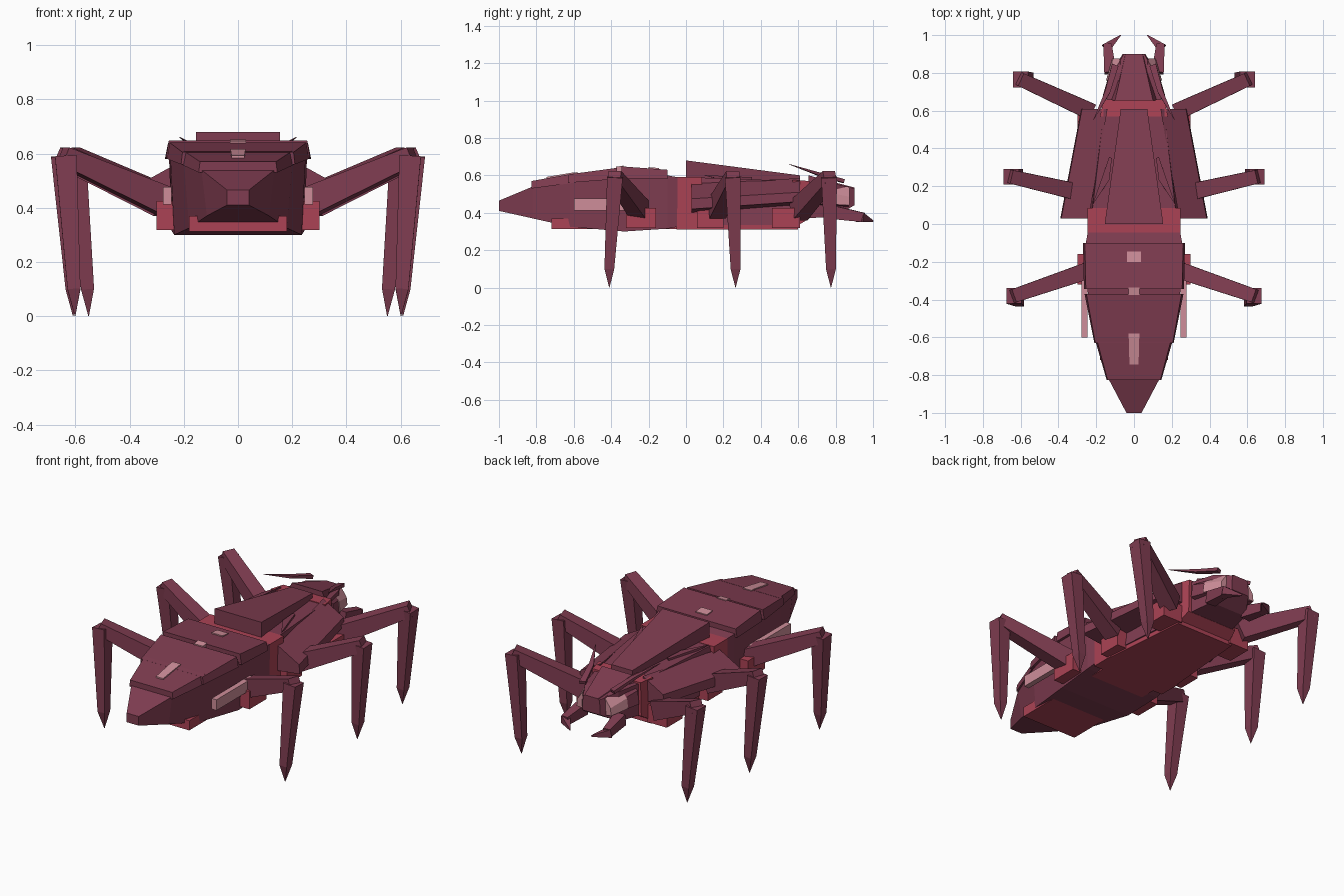
import bpy, bmesh
from mathutils import Vector

if "Cube" in bpy.data.objects:
    bpy.data.objects.remove(bpy.data.objects["Cube"])


def material(name, color):
    m = bpy.data.materials.new(name)
    m.diffuse_color = (*color, 1)
    m.use_nodes = True
    m.node_tree.nodes["Principled BSDF"].inputs["Base Color"].default_value = m.diffuse_color
    return m


SHELL = material("maroon_shell", (0.215, 0.046, 0.082))
FLESH = material("red_flesh", (0.41, 0.055, 0.09))
GLOW = material("pink_marking", (0.62, 0.27, 0.32))


def loft(name, rings, mat):
    """Skin a chain of equal-length point rings, capped at both ends."""
    bm = bmesh.new()
    loops = [[bm.verts.new(p) for p in r] for r in rings]
    n = len(loops[0])
    for a, b in zip(loops, loops[1:]):
        for i in range(n):
            j = (i + 1) % n
            bm.faces.new((a[i], a[j], b[j], b[i]))
    bm.faces.new(loops[0])
    bm.faces.new(loops[-1])
    bmesh.ops.remove_doubles(bm, verts=bm.verts, dist=1e-5)
    bmesh.ops.recalc_face_normals(bm, faces=bm.faces)
    me = bpy.data.meshes.new(name)
    bm.to_mesh(me)
    bm.free()
    me.materials.append(mat)
    ob = bpy.data.objects.new(name, me)
    bpy.context.collection.objects.link(ob)
    return ob


def hull(name, stations, mat):
    """Centred body; stations are (y, bottom half width, top half width, z low, z high)."""
    return loft(name, [[(-b, y, lo), (b, y, lo), (t, y, hi), (-t, y, hi)]
                       for y, b, t, lo, hi in stations], mat)


def box(name, x0, x1, y0, y1, z0, z1, mat):
    return loft(name, [[(x0, y, z0), (x1, y, z0), (x1, y, z1), (x0, y, z1)]
                       for y in (y0, y1)], mat)


def limb(name, nodes, mat):
    """Square-section limb; nodes are (point, half width, half height)."""
    pts = [Vector(p) for p, _, _ in nodes]
    d = (pts[-1] - pts[0]).normalized()
    ref = Vector((0, 0, 1)) if abs(d.z) < 0.8 else Vector((1, 0, 0))
    side = d.cross(ref).normalized()
    up = side.cross(d)
    return loft(name, [[p + side * w * i + up * h * j
                        for i, j in ((-1, -1), (1, -1), (1, 1), (-1, 1))]
                       for p, (_, w, h) in zip(pts, nodes)], mat)


def mirrored(ob):
    m = ob.modifiers.new("mirror", 'MIRROR')
    m.use_axis[0] = True
    return ob


# Abdomen body and its overlapping back plates
hull("abdomen", [(-1.0, .04, .04, .41, .465), (-.82, .115, .135, .37, .54),
                 (-.62, .18, .20, .325, .575), (-.33, .235, .25, .30, .60),
                 (-.10, .245, .255, .315, .60), (-.045, .24, .245, .325, .59)], SHELL)
hull("abdomen_front_plate", [(-.345, .265, .255, .585, .648), (-.10, .27, .26, .58, .63)], SHELL)
hull("abdomen_middle_plate", [(-.63, .21, .205, .56, .605), (-.37, .262, .252, .58, .64)], SHELL)
hull("abdomen_rear_plate", [(-.825, .145, .14, .53, .57), (-.60, .21, .20, .56, .61)], SHELL)

# Red underside and inner body
box("belly", -.18, .18, -.72, .60, .312, .37, FLESH)
hull("waist", [(-.05, .24, .245, .31, .59), (.085, .24, .245, .31, .59)], FLESH)
hull("chest_underside", [(.08, .235, .235, .31, .36), (.60, .19, .19, .31, .36)], FLESH)
hull("neck", [(.57, .18, .18, .315, .575), (.66, .165, .16, .37, .57)], FLESH)

# Chest body, spine plate and sloped side covers
hull("chest", [(.08, .24, .22, .335, .588), (.59, .20, .16, .335, .57)], SHELL)
hull("spine_plate", [(0, .155, .155, .585, .68), (.61, .07, .07, .56, .60)], SHELL)
mirrored(loft("side_cover", [
    [(.23, .03, .40), (.39, .03, .42), (.385, .03, .475), (.24, .03, .555)],
    [(.15, .61, .44), (.28, .61, .46), (.275, .61, .51), (.14, .61, .585)]], SHELL))

# Head with raised crown, snout and cheeks
hull("head", [(.64, .15, .15, .37, .56), (.80, .12, .11, .38, .555),
              (.90, .06, .055, .44, .53)], SHELL)
hull("crown", [(.655, .125, .10, .55, .60), (.90, .05, .045, .50, .535)], SHELL)
mirrored(loft("cheek", [
    [(.10, .68, .43), (.165, .68, .45), (.155, .68, .53), (.09, .68, .57)],
    [(.07, .87, .43), (.11, .87, .44), (.105, .87, .49), (.07, .87, .54)]], SHELL))
mirrored(loft("eye_strip", [
    [(.11, .76, .45), (.148, .76, .45), (.14, .76, .51), (.10, .76, .555)],
    [(.08, .875, .44), (.115, .875, .44), (.11, .875, .485), (.075, .875, .535)]], GLOW))

# Hooked jaws
mirrored(limb("jaw_base", [((.125, .80, .40), .032, .035), ((.14, .95, .375), .022, .025)], SHELL))
mirrored(limb("jaw_hook", [((.15, .93, .375), .025, .025), ((.07, 1.0, .355), .002, .004)], SHELL))

# Backswept spikes above the head and chest
mirrored(limb("head_spike", [((.10, .84, .57), .018, .010), ((.14, .70, .61), .014, .008),
                             ((.215, .55, .66), .001, .001)], SHELL))
mirrored(limb("chest_spike", [((.125, .35, .575), .008, .015), ((.15, .24, .58), .02, .015),
                              ((.22, .10, .60), .001, .001)], SHELL))

# Legs: (root, knee, foot, hip box y range)
LEGS = {
    "head_end": ((.24, .60, .41), (.60, .765, .585), (.555, .775), (.46, .61)),
    "middle": ((.28, .165, .42), (.65, .25, .585), (.612, .265), (.06, .20)),
    "tail_end": ((.24, -.245, .41), (.635, -.38, .585), (.605, -.41), (-.32, -.16)),
}
for label, (root, knee, foot, hip) in LEGS.items():
    root, knee = Vector(root), Vector(knee)
    mirrored(box(label + "_hip", .17, .30 if label != "middle" else .285,
                 hip[0], hip[1], .318, .425, FLESH))
    mirrored(limb(label + "_thigh", [(root, .045, .055),
                                     (knee + (knee - root) * .03, .036, .035)], SHELL))
    ankle = Vector((foot[0], foot[1], .10))
    top = knee + Vector((0, 0, .005))
    mirrored(limb(label + "_shin", [(top, .042, .040), (ankle, .026, .024),
                                    (Vector((foot[0] - .004, foot[1], 0)), .001, .001)], SHELL))

# Pink markings on the flanks and back
mirrored(box("flank_marking", .245, .277, -.60, -.24, .412, .476, GLOW))
hull("front_marking", [(-.20, .037, .037, .63, .644), (-.145, .037, .037, .625, .639)], GLOW)
hull("middle_marking", [(-.375, .03, .03, .60, .646), (-.335, .03, .03, .61, .652)], GLOW)
hull("rear_marking", [(-.745, .024, .024, .57, .592), (-.60, .028, .028, .595, .616),
                      (-.58, .028, .028, .60, .617)], GLOW)
